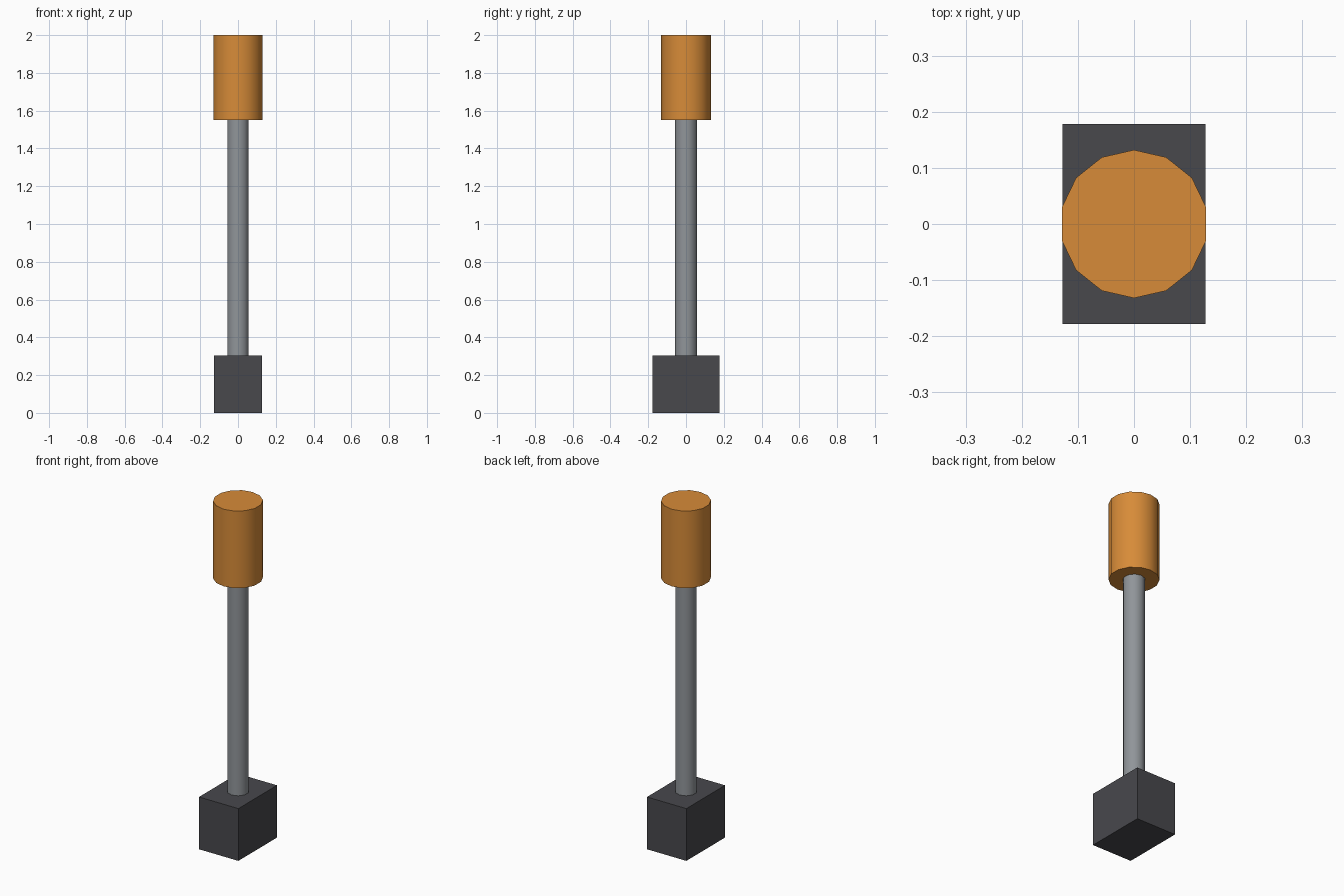
import bpy
from math import radians

cube = bpy.data.objects.get("Cube")
if cube:
    bpy.data.objects.remove(cube, do_unlink=True)


def make_material(name, rgb):
    mat = bpy.data.materials.new(name)
    mat.use_nodes = True
    color = (*rgb, 1.0)
    mat.diffuse_color = color
    mat.node_tree.nodes["Principled BSDF"].inputs["Base Color"].default_value = color
    return mat


def finish(name, mat):
    obj = bpy.context.object
    obj.name = name
    obj.data.materials.append(mat)
    return obj


def cylinder(name, sides, radius, bottom, top, mat):
    bpy.ops.mesh.primitive_cylinder_add(
        vertices=sides, radius=radius, depth=top - bottom,
        location=(0, 0, (bottom + top) / 2))
    finish(name, mat)
    bpy.ops.object.shade_smooth_by_angle(angle=radians(40))


def box(name, size, mat):
    bpy.ops.mesh.primitive_cube_add(size=1, location=(0, 0, size[2] / 2))
    obj = finish(name, mat)
    obj.scale = size
    bpy.ops.object.transform_apply(location=False, rotation=False, scale=True)


orange = make_material("orange", (0.68, 0.26, 0.04))
grey = make_material("metal grey", (0.28, 0.30, 0.32))
charcoal = make_material("charcoal", (0.065, 0.065, 0.073))

# Rectangular block at the foot
box("base_block", (0.254, 0.356, 0.305), charcoal)

# Slim shaft running from the block up to the grip
cylinder("shaft", 10, 0.059, 0.305, 1.55, grey)

# Wide grip at the top
cylinder("grip", 14, 0.132, 1.55, 2.0, orange)
